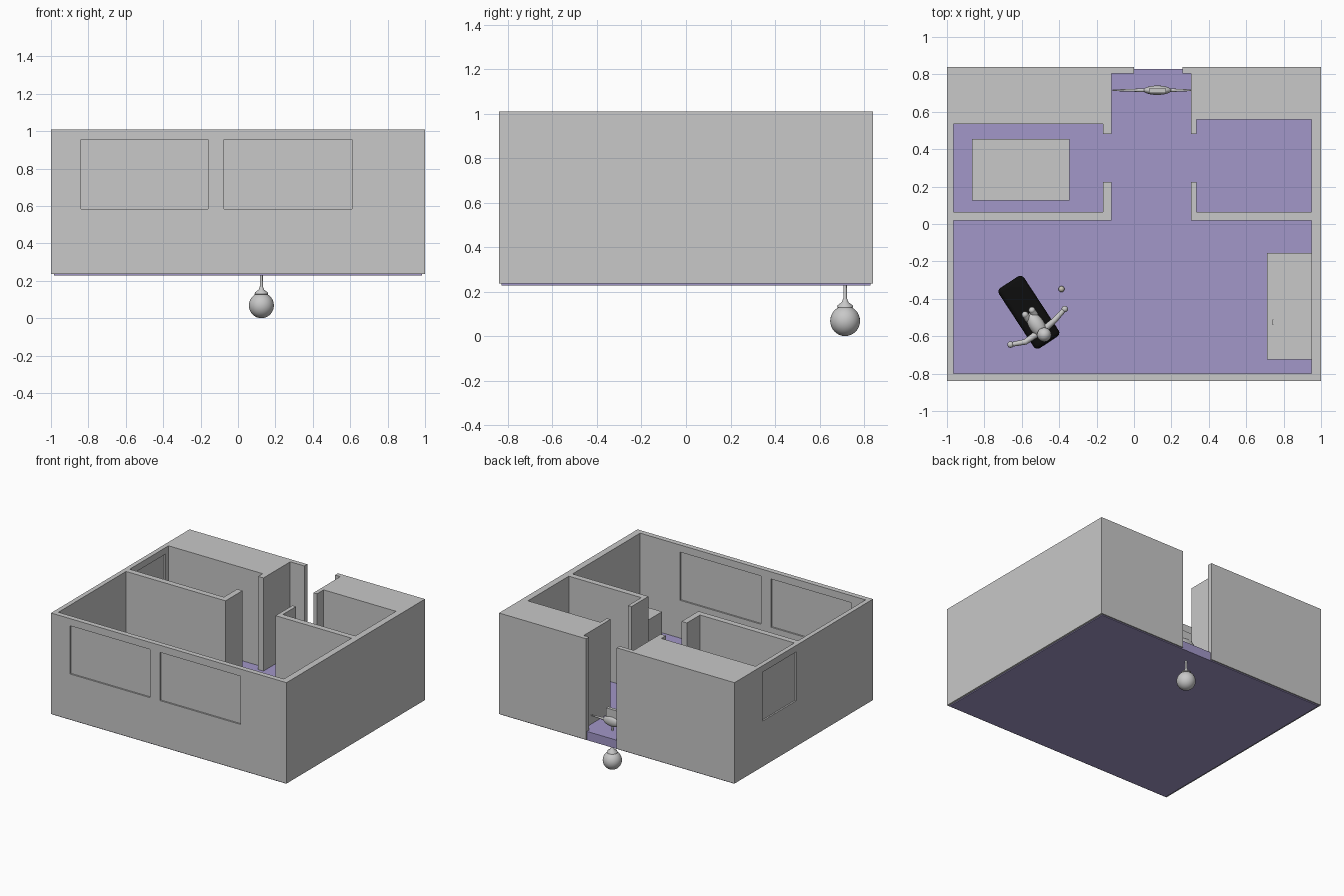
import bpy, bmesh, math
from mathutils import Vector, Matrix

if "Cube" in bpy.data.objects:
    bpy.data.objects.remove(bpy.data.objects["Cube"])


def material(name, rgb):
    m = bpy.data.materials.new(name)
    m.diffuse_color = (*rgb, 1)
    m.use_nodes = True
    m.node_tree.nodes["Principled BSDF"].inputs["Base Color"].default_value = m.diffuse_color
    return m


GREY = material("light grey", (0.58, 0.58, 0.58))
PURPLE = material("soft purple", (0.36, 0.31, 0.58))
BLACK = material("black", (0.004, 0.004, 0.004))
CREAM = material("warm grey", (0.58, 0.55, 0.46))


def finish(name, bm, mat, smooth=False):
    bmesh.ops.recalc_face_normals(bm, faces=bm.faces)
    me = bpy.data.meshes.new(name)
    bm.to_mesh(me)
    bm.free()
    ob = bpy.data.objects.new(name, me)
    bpy.context.collection.objects.link(ob)
    me.materials.append(mat)
    if smooth:
        bpy.ops.object.select_all(action='DESELECT')
        ob.select_set(True)
        bpy.context.view_layer.objects.active = ob
        bpy.ops.object.shade_smooth_by_angle(angle=math.radians(40))
    return ob


def box(name, lo, hi, mat):
    lo, hi = Vector(lo), Vector(hi)
    bm = bmesh.new()
    bmesh.ops.create_cube(bm, size=1, matrix=Matrix.Translation((lo + hi) / 2)
                          @ Matrix.Diagonal((*(hi - lo), 1)))
    return finish(name, bm, mat)


def ball(name, centre, radii, mat, turn=None):
    bm = bmesh.new()
    bmesh.ops.create_uvsphere(bm, u_segments=32, v_segments=16, radius=1)
    rot = turn or Matrix.Identity(4)
    bm.transform(Matrix.Translation(centre) @ rot @ Matrix.Diagonal((*radii, 1)))
    return finish(name, bm, mat, True)


def rod(name, a, b, r1, r2, mat):
    a, b = Vector(a), Vector(b)
    bm = bmesh.new()
    bmesh.ops.create_cone(bm, cap_ends=True, segments=20, radius1=r1, radius2=r2,
                          depth=(b - a).length)
    bm.transform(Matrix.Translation((a + b) / 2)
                 @ (b - a).to_track_quat('Z', 'Y').to_matrix().to_4x4())
    return finish(name, bm, mat, True)


def lathe(name, profile, x, y, mat):
    bm = bmesh.new()
    vs = [bm.verts.new((r, 0, z)) for r, z in profile]
    es = [bm.edges.new(p) for p in zip(vs, vs[1:])]
    bmesh.ops.spin(bm, geom=vs + es, cent=(0, 0, 0), axis=(0, 0, 1),
                   angle=math.tau, steps=32)
    bmesh.ops.remove_doubles(bm, verts=bm.verts, dist=1e-4)
    bm.transform(Matrix.Translation((x, y, 0)))
    return finish(name, bm, mat, True)


# Walls: one footprint traced round the outside and back through the rooms
plan = [(0, .84), (-1, .84), (-1, -.84), (1, -.84), (1, .84), (.26, .84),
        (.26, .805), (.305, .805), (.305, .48), (.335, .48), (.335, .56),
        (.95, .56), (.95, .065), (.335, .065), (.335, .225), (.305, .225),
        (.305, .02), (.95, .02), (.95, -.8), (-.965, -.8), (-.965, .02),
        (-.12, .02), (-.12, .225), (-.165, .225), (-.165, .065), (-.965, .065),
        (-.965, .535), (-.165, .535), (-.165, .48), (-.12, .48), (-.12, .805),
        (0, .805)]
bm = bmesh.new()
base = bm.faces.new([bm.verts.new((x, y, .235)) for x, y in plan])
ext = bmesh.ops.extrude_face_region(bm, geom=[base])
bmesh.ops.translate(bm, vec=(0, 0, .775),
                    verts=[v for v in ext["geom"] if isinstance(v, bmesh.types.BMVert)])
walls = finish("walls", bm, GREY)

# Windows: shallow recesses on both sides of the front and left walls
cutters = []
for x0, x1 in ((-.84, -.16), (-.075, .61)):
    for y0, y1 in ((-.9, -.828), (-.812, -.75)):
        cutters.append(box("window_cutter", (x0, y0, .585), (x1, y1, .955), GREY))
for x0, x1 in ((-1.1, -.988), (-.977, -.9)):
    cutters.append(box("window_cutter", (x0, .09, .585), (x1, .50, .96), GREY))
bpy.context.view_layer.objects.active = walls
for c in cutters:
    mod = walls.modifiers.new("window", 'BOOLEAN')
    mod.operation = 'DIFFERENCE'
    mod.solver = 'EXACT'
    mod.object = c
    bpy.ops.object.modifier_apply(modifier=mod.name)
for c in cutters:
    bpy.data.objects.remove(c)

# Floor slab
box("floor", (-.985, -.83, .228), (.985, .83, .295), PURPLE)

# Bed in the left room, counter with inset top in the main room
box("bed", (-.865, .125, .29), (-.345, .455, .43), GREY)
box("counter", (.71, -.725, .29), (.951, -.155, .5), GREY)
box("counter_plate", (.745, -.545, .5), (.92, -.315, .508), GREY)
box("counter_knob", (.741, -.54, .5), (.748, -.51, .512), GREY)

# Globe lamp passing through the floor
LX, LY = .125, .715
ball("lamp_globe", (LX, LY, .068), (.067, .067, .068), GREY)
lathe("lamp_stem", [(0, .125), (.037, .128), (.034, .138), (.015, .152),
                    (.008, .17), (.006, .36), (0, .36)], LX, LY, GREY)
ball("lamp_body", (LX, LY, .365), (.075, .025, .04), GREY)
box("lamp_bracket", (LX - .045, LY - .015, .38), (LX + .045, LY + .01, .46), GREY)
for s in (-1, 1):
    rod("lamp_arm", (LX + s * .06, LY, .365), (LX + s * .24 - .055 * (s > 0), LY, .365),
        .01, .004, GREY)

# Black lounger with rounded corners
ang = math.atan2(-.305, .2)
bm = bmesh.new()
bmesh.ops.create_cube(bm, size=1, matrix=Matrix.Diagonal((.385, .16, .1, 1)))
bmesh.ops.bevel(bm, geom=bm.edges[:], offset=.025, segments=4, profile=.5,
                affect='EDGES')
bm.transform(Matrix.Translation((-.562, -.472, .345)) @ Matrix.Rotation(ang, 4, 'Z'))
finish("lounger", bm, BLACK, True)

# Reclining figure with outstretched arms
turn = Matrix.Rotation(ang, 4, 'Z')
along = turn.to_3x3() @ Vector((1, 0, 0))
side = turn.to_3x3() @ Vector((0, 1, 0))
chest = Vector((-.52, -.54, .45))
ball("figure_torso", chest, (.075, .042, .04), GREY, turn)
ball("figure_head", (-.48, -.592, .49), (.038, .038, .042), GREY)
for s, elbow, hand in ((1, (-.425, -.515, .46), (-.37, -.455, .46)),
                       (-1, (-.58, -.63, .46), (-.66, -.645, .46))):
    shoulder = chest + along * .04 + side * s * .03
    rod("figure_upper_arm", shoulder, elbow, .018, .015, GREY)
    rod("figure_forearm", elbow, hand, .015, .012, GREY)
    ball("figure_elbow", elbow, (.015,) * 3, GREY)
    ball("figure_hand", hand, (.017,) * 3, GREY)
    hip = chest - along * .05 + side * s * .02
    knee = chest - along * .08 + side * s * .022 + Vector((0, 0, .02))
    rod("figure_thigh", hip, knee, .02, .017, GREY)
    ball("figure_knee", knee, (.018,) * 3, GREY)
    rod("figure_shin", knee, knee + Vector((0, 0, -.09)), .016, .014, GREY)

# Small ball on the floor
ball("small_ball", (-.388, -.348, .31), (.016,) * 3, CREAM)
